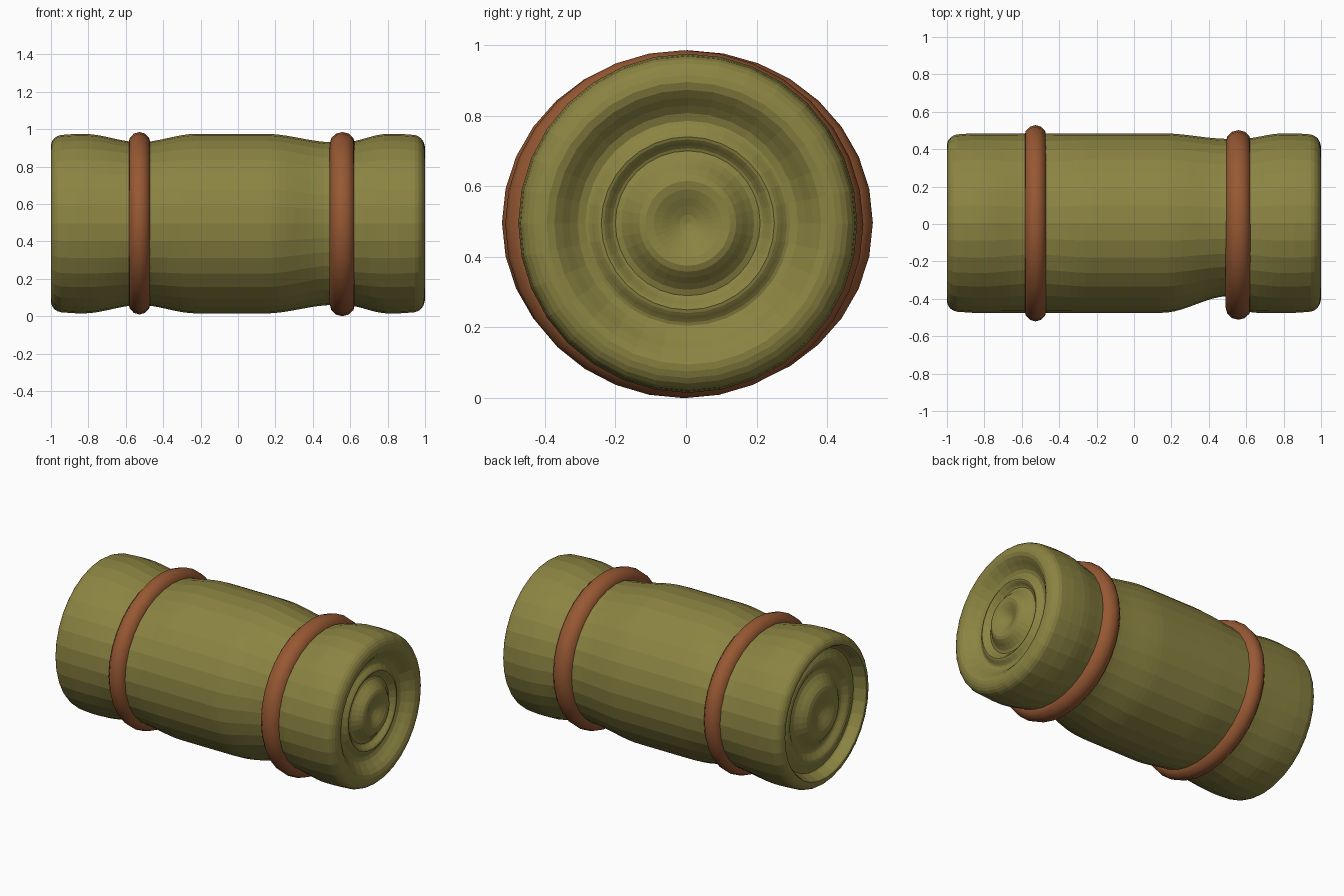
import bpy, bmesh, math

if "Cube" in bpy.data.objects:
    bpy.data.objects.remove(bpy.data.objects["Cube"])

SIDES = 32
CENTRE_Z = 0.495


def material(name, rgb):
    m = bpy.data.materials.new(name)
    m.use_nodes = True
    m.diffuse_color = (*rgb, 1)
    bsdf = m.node_tree.nodes["Principled BSDF"]
    bsdf.inputs["Base Color"].default_value = (*rgb, 1)
    bsdf.inputs["Roughness"].default_value = 0.9
    return m


def make_object(name, bm, mat):
    bmesh.ops.recalc_face_normals(bm, faces=bm.faces[:])
    mesh = bpy.data.meshes.new(name)
    bm.to_mesh(mesh)
    bm.free()
    mesh.materials.append(mat)
    ob = bpy.data.objects.new(name, mesh)
    bpy.context.collection.objects.link(ob)
    return ob


def bridge(bm, a, b):
    n = len(a)
    for i in range(n):
        j = (i + 1) % n
        bm.faces.new((a[i], a[j], b[j], b[i]))


def smooth(t):
    t = min(max(t, 0), 1)
    return t * t * (3 - 2 * t)


def ease(p, q, steps):
    """Points easing from p to q as a soft S-shaped slope, without q."""
    return [(p[0] + (q[0] - p[0]) * smooth(i / steps),
             p[1] + (q[1] - p[1]) * i / steps) for i in range(steps)]


def end_profile(groove, crest, inner, knob):
    """(x, radius) points of a rolled end, from the middle to the outer edge."""
    knots = [(0.945, 0.0), (0.985, knob), (0.925, inner), (0.955, crest),
             (0.93, groove), (1.0, max(0.40, groove + 0.035))]
    pts = []
    for p, q in zip(knots, knots[1:]):
        pts += ease(p, q, 5)
    pts.append(knots[-1])
    # rounded outer corner
    r0 = knots[-1][1]
    for i in range(1, 7):
        a = math.radians(15 * i)
        pts.append((0.92 + 0.08 * math.cos(a) ** 0.8 if i < 6 else 0.92,
                    r0 + (0.476 - r0) * math.sin(a)))
    return pts


def pinch(x, a):
    """How far the straps squeeze the roll at length x and angle a."""
    up = math.sin(a) ** 2
    front, back = max(0, -math.cos(a)) ** 2, max(0, math.cos(a)) ** 2
    left = 0.045 * up * smooth(1 - abs(x + 0.525) / 0.3)
    if x < 0.55:
        rise = smooth((x - 0.15) / 0.36)
        right = rise * (0.045 * up + 0.03 * back + 0.09 * front)
    else:
        right = (smooth(1 - (x - 0.57) / 0.23) * (0.045 * up + 0.03 * back)
                 + smooth(1 - (x - 0.55) / 0.08) * 0.09 * front)
    return left + right


olive = material("olive cloth", (0.26, 0.23, 0.055))
leather = material("brown leather", (0.31, 0.098, 0.033))

# rolled blanket: lathe around x, coiled ends and squeezed middle
right_end = end_profile(0.29, 0.245, 0.205, 0.12)
left_end = [(-x, r) for x, r in end_profile(0.38, 0.31, 0.25, 0.14)]
middle = [(-0.86 + 0.04 * i, 0.48) for i in range(44)]
profile = left_end + middle + right_end[::-1]
bm = bmesh.new()
rings = []
for x, r in profile[1:-1]:
    ring = []
    for k in range(SIDES):
        a = math.tau * k / SIDES
        rr = r - (pinch(x, a) if abs(x) < 0.9 else 0)
        ring.append(bm.verts.new((x, 0.005 + rr * math.cos(a), CENTRE_Z + rr * math.sin(a))))
    rings.append(ring)
for a, b in zip(rings, rings[1:]):
    bridge(bm, a, b)
for ring, x in ((rings[0], profile[0][0]), (rings[-1], profile[-1][0])):
    tip = bm.verts.new((x, 0.005, CENTRE_Z))
    for i in range(SIDES):
        bm.faces.new((ring[i], ring[(i + 1) % SIDES], tip))
make_object("blanket_roll", bm, olive)


# straps: slightly oval tubes around the roll
def strap(name, x, y, half_width, ry, rz, cz):
    thick = 0.065
    bm = bmesh.new()
    loops = []
    for k in range(SIDES):
        a = math.tau * k / SIDES
        loop = []
        for j in range(12):
            t = math.tau * j / 12
            inset = thick * (1 - math.cos(t))
            loop.append(bm.verts.new((x + half_width * math.sin(t),
                                      y + (ry - inset) * math.cos(a),
                                      cz + (rz - inset) * math.sin(a))))
        loops.append(loop)
    for k in range(SIDES):
        bridge(bm, loops[k], loops[(k + 1) % SIDES])
    ob = make_object(name, bm, leather)
    ob.data.shade_smooth()


strap("right_strap", -0.527, 0.004, 0.06, 0.525, 0.488, 0.497)
strap("left_strap", 0.558, -0.005, 0.068, 0.507, 0.4925, 0.4925)
